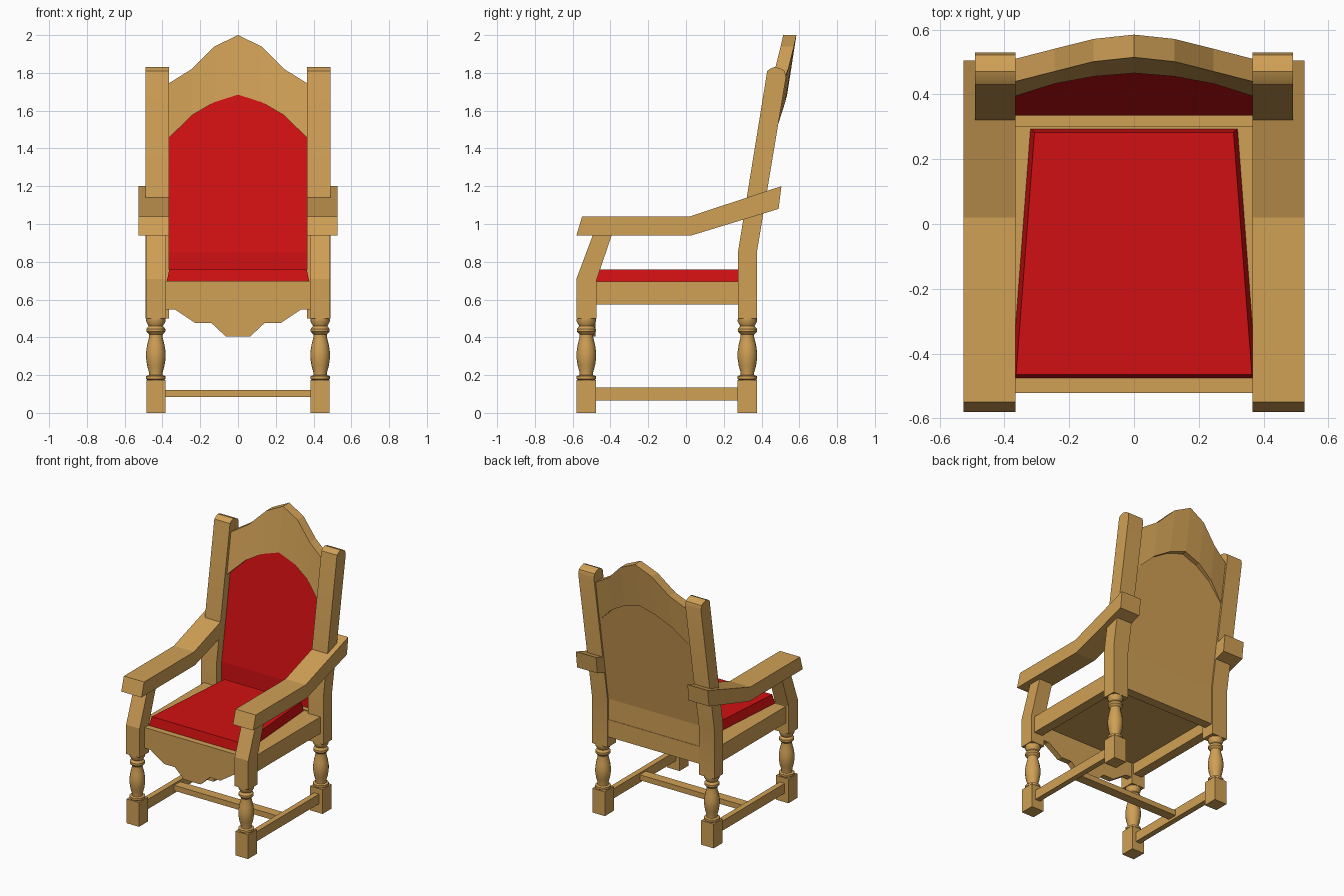
import bpy, bmesh, math

if "Cube" in bpy.data.objects:
    bpy.data.objects.remove(bpy.data.objects["Cube"], do_unlink=True)


def material(name, color):
    m = bpy.data.materials.new(name)
    m.use_nodes = True
    m.diffuse_color = (*color, 1)
    m.node_tree.nodes["Principled BSDF"].inputs["Base Color"].default_value = (*color, 1)
    return m


wood = material("oak_wood", (0.63, 0.35, 0.092))
red = material("red_upholstery", (0.64, 0.005, 0.006))


def finish(name, bm, *mats, smooth=False):
    bmesh.ops.recalc_face_normals(bm, faces=bm.faces)
    mesh = bpy.data.meshes.new(name)
    bm.to_mesh(mesh)
    bm.free()
    for m in mats:
        mesh.materials.append(m)
    ob = bpy.data.objects.new(name, mesh)
    bpy.context.collection.objects.link(ob)
    if smooth:
        bpy.ops.object.select_all(action="DESELECT")
        ob.select_set(True)
        bpy.context.view_layer.objects.active = ob
        bpy.ops.object.shade_smooth_by_angle(angle=math.radians(35))
    return ob


def prism(name, a, b, mat=wood, smooth=False):
    """Solid joining two matching outlines of 3D points."""
    bm = bmesh.new()
    va, vb = [bm.verts.new(p) for p in a], [bm.verts.new(p) for p in b]
    bm.faces.new(va)
    bm.faces.new(vb[::-1])
    for i in range(len(va)):
        j = (i + 1) % len(va)
        bm.faces.new((va[i], vb[i], vb[j], va[j]))
    return finish(name, bm, mat, smooth=smooth)


def box(name, x, y, z):
    outline = [(x[0], y[0]), (x[1], y[0]), (x[1], y[1]), (x[0], y[1])]
    return prism(name, [(*p, z[0]) for p in outline], [(*p, z[1]) for p in outline])


def side_profile(name, x0, x1, pts, smooth=False):
    return prism(name, [(x0, *p) for p in pts], [(x1, *p) for p in pts], smooth=smooth)


def lathe(name, x, y, profile, sides=16):
    bm = bmesh.new()
    rings = [[bm.verts.new((x + r * math.cos(math.tau * i / sides),
                            y + r * math.sin(math.tau * i / sides), z))
              for i in range(sides)] for r, z in profile]
    for lo, hi in zip(rings, rings[1:]):
        for i in range(sides):
            j = (i + 1) % sides
            bm.faces.new((lo[i], lo[j], hi[j], hi[i]))
    bm.faces.new(rings[0])
    bm.faces.new(rings[-1])
    return finish(name, bm, wood, smooth=True)


def slab(name, columns, front, thickness, *mats):
    """Upright slab: columns are (x, [z rows]); front(x, z) gives its front y."""
    bm = bmesh.new()
    f = [[bm.verts.new((x, front(x, z), z)) for z in zs] for x, zs in columns]
    b = [[bm.verts.new((x, front(x, z) + thickness, z)) for z in zs] for x, zs in columns]
    n, m = len(f), len(f[0])
    for i in range(n - 1):
        for j in range(m - 1):
            face = bm.faces.new((f[i][j], f[i + 1][j], f[i + 1][j + 1], f[i][j + 1]))
            face.material_index = len(mats) - 1
            bm.faces.new((b[i][j], b[i][j + 1], b[i + 1][j + 1], b[i + 1][j]))
        for j in (0, m - 1):
            bm.faces.new((f[i][j], b[i][j], b[i + 1][j], f[i + 1][j]))
    for i in (0, n - 1):
        for j in range(m - 1):
            bm.faces.new((f[i][j], f[i][j + 1], b[i][j + 1], b[i][j]))
    return finish(name, bm, *mats)


# Legs, posts, arms and side rails, on both sides
turning = [(.04, .17), (.052, .18), (.052, .195), (.036, .2), (.036, .215), (.046, .25),
           (.052, .29), (.052, .32), (.046, .36), (.036, .4), (.036, .415), (.05, .43),
           (.05, .445), (.038, .46), (.052, .485), (.05, .505)]
front_post = [(-.58, .5), (-.475, .5), (-.475, .7), (-.39, .95), (-.49, .95), (-.58, .71)]
rear_post = [(.275, .5), (.375, .5), (.375, .85), (.53, 1.78), (.522, 1.81), (.5, 1.823),
             (.47, 1.832), (.445, 1.822), (.43, 1.81), (.275, .85)]
arm = [(-.58, .94), (.03, .94), (.49, 1.08), (.505, 1.2), (.02, 1.04), (-.55, 1.04)]

for s, side in ((1, "left"), (-1, "right")):
    for y, end in ((-.5275, "front"), (.325, "rear")):
        box(f"{end}_{side}_foot", (s * .385, s * .485), (y - .0515, y + .0515), (0, .175))
        lathe(f"{end}_{side}_turned_leg", s * .435, y, turning)
    side_profile(f"front_{side}_post", s * .38, s * .488, front_post)
    side_profile(f"rear_{side}_post", s * .365, s * .49, rear_post, smooth=True)
    side_profile(f"{side}_arm", s * .365, s * .527, arm)
    box(f"{side}_seat_rail", (s * .395, s * .465), (-.49, .29), (.575, .695))
    box(f"{side}_stretcher", (s * .415, s * .455), (-.49, .29), (.065, .135))

box("cross_stretcher", (-.42, .42), (-.135, -.065), (.083, .122))

# Seat frame with a stepped front apron
box("seat_board", (-.4, .4), (-.49, .34), (.655, .694))
box("rear_rail", (-.37, .37), (.3, .368), (.575, .7))
half = [(.385, .697), (.385, .548), (.335, .548), (.225, .475), (.14, .475), (.065, .405)]
outline = half + [(-x, z) for x, z in half[::-1]]
prism("front_apron", [(x, -.522, z) for x, z in outline], [(x, -.48, z) for x, z in outline])

# Tapered cushion
low = [(-.378, -.476), (.378, -.476), (.32, .294), (-.32, .294)]
high = [(-.364, -.465), (.364, -.465), (.307, .283), (-.307, .283)]
prism("seat_cushion", [(*p, .692) for p in low], [(*p, .758) for p in high], red)

# Back panel with a red front, bent at the same height as the rear posts
arch = [(0, 1.685, 2.0), (.125, 1.645, 1.94), (.245, 1.575, 1.82), (.366, 1.455, 1.745)]
arch = [(-x, lo, hi) for x, lo, hi in arch[:0:-1]] + arch
slab("back_panel", [(x, [.69, .85, lo + .004]) for x, lo, hi in arch],
     lambda x, z: .335 + .16 * max(0, z - .85), .03, wood, red)

# Bowed crest rail
slab("crest_rail", [(x, [lo, hi]) for x, lo, hi in arch],
     lambda x, z: .395 + .155 * (z - 1.455) + .035 * (1 - (x / .366) ** 2), .07, wood)
